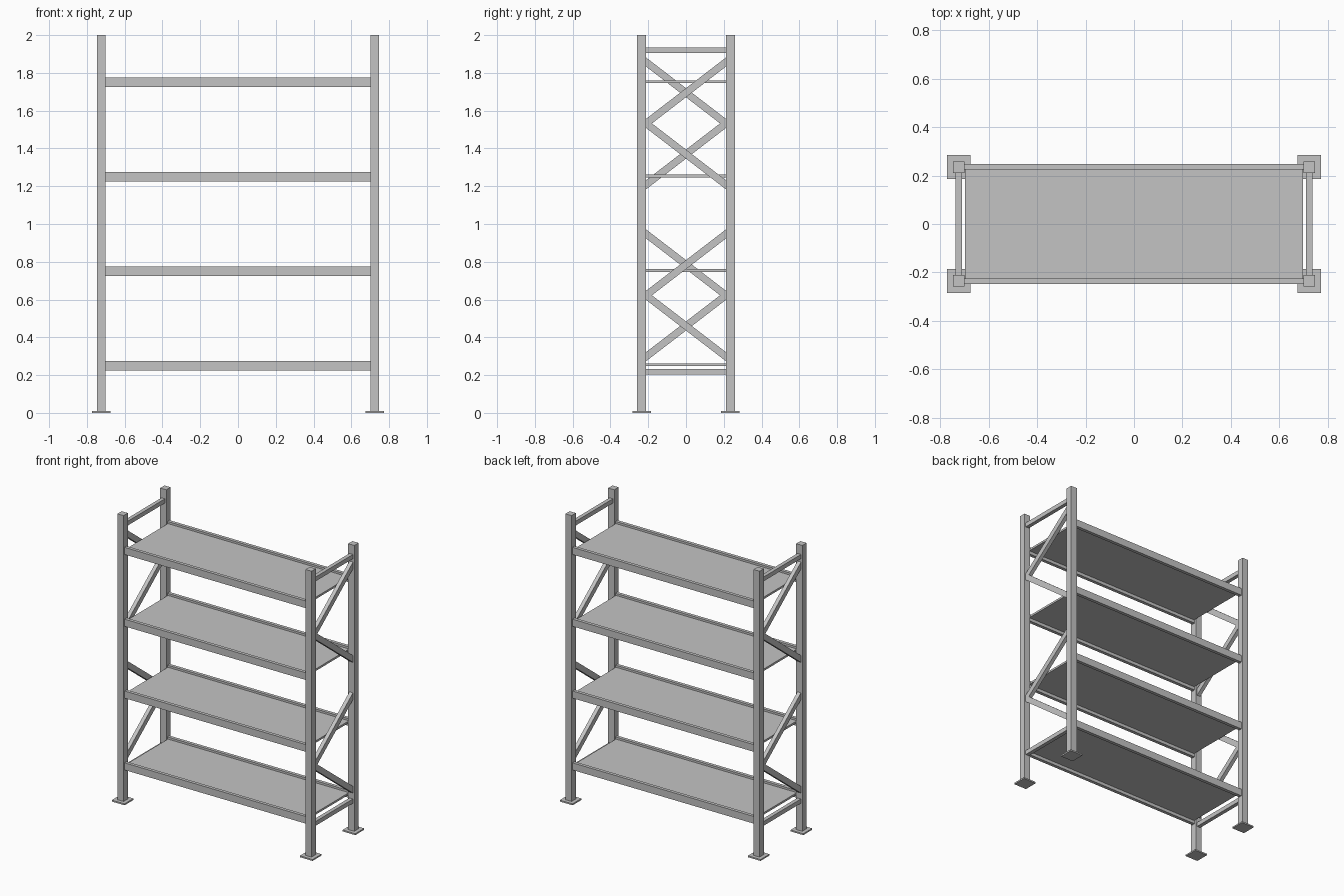
import bpy
import bmesh

cube = bpy.data.objects.get("Cube")
if cube:
    bpy.data.objects.remove(cube, do_unlink=True)

# Single painted steel colour
steel = bpy.data.materials.new("grey_steel")
steel.use_nodes = True
grey = (0.55, 0.55, 0.55, 1.0)
steel.diffuse_color = grey
steel.node_tree.nodes["Principled BSDF"].inputs["Base Color"].default_value = grey


def box(name, low, high, rise=0.0):
    """Box between two corners; rise shears it upward along +y."""
    bm = bmesh.new()
    bmesh.ops.create_cube(bm, size=1.0)
    for v in bm.verts:
        t = [c + 0.5 for c in v.co]
        v.co = [a + (b - a) * f for a, b, f in zip(low, high, t)]
        v.co.z += rise * (t[1] - 0.5)
    mesh = bpy.data.meshes.new(name)
    bm.to_mesh(mesh)
    bm.free()
    mesh.materials.append(steel)
    obj = bpy.data.objects.new(name, mesh)
    bpy.context.collection.objects.link(obj)
    return obj


def span(centre, half):
    return centre - half, centre + half


POST_X, POST_Y = 0.724, 0.235
HALF_POST, HALF_FOOT = 0.0235, 0.049
INNER_Y = POST_Y - HALF_POST
HALF_BRACE = 0.0135

# Upright posts with foot plates
for sx, side in ((1, "left"), (-1, "right")):
    for sy, end in ((-1, "front"), (1, "back")):
        x0, x1 = span(sx * POST_X, HALF_POST)
        y0, y1 = span(sy * POST_Y, HALF_POST)
        box(f"{end}_{side}_post", (x0, y0, 0.01), (x1, y1, 2.0))
        x0, x1 = span(sx * POST_X, HALF_FOOT)
        y0, y1 = span(sy * POST_Y, HALF_FOOT)
        box(f"{end}_{side}_foot_plate", (x0, y0, 0), (x1, y1, 0.01))

# End frame bracing: the two ends zigzag in opposite directions
for sx, side in ((1, "left"), (-1, "right")):
    x0, x1 = span(sx * POST_X, HALF_BRACE)
    for label, z in (("lower", 0.218), ("upper", 1.92)):
        box(f"{label}_{side}_tie", (x0, -INNER_Y, z - 0.015), (x1, INNER_Y, z + 0.015))
    for label, base in (("lower", 0.30), ("upper", 1.21)):
        for step in range(2):
            z = base + 0.16 + step * 0.325
            rise = 0.325 * sx * (1 if step else -1)
            box(f"{label}_{side}_diagonal_{step + 1}",
                (x0, -INNER_Y, z - 0.024), (x1, INNER_Y, z + 0.024), rise)

# Shelf levels: front and back beams with a recessed deck
BEAM_X = POST_X - HALF_POST
for level in range(4):
    z = 0.25 + 0.5 * level
    for sy, end in ((-1, "front"), (1, "back")):
        y0, y1 = span(sy * 0.236, 0.0115)
        box(f"{end}_beam_{level + 1}", (-BEAM_X, y0, z - 0.025), (BEAM_X, y1, z + 0.025))
    box(f"shelf_{level + 1}", (-0.697, -0.2245, z - 0.003), (0.697, 0.2245, z + 0.011))
